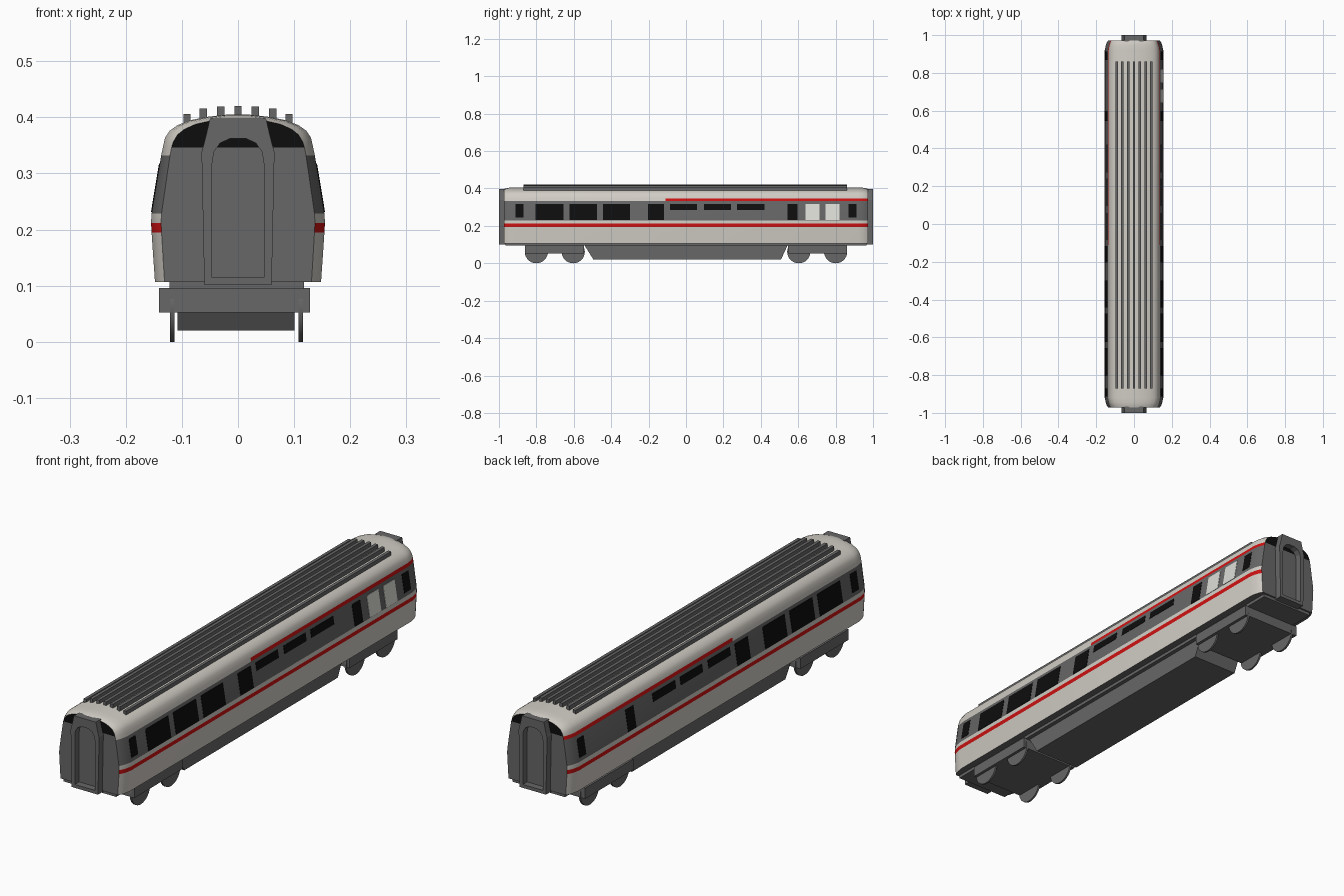
import bpy, bmesh, math
from mathutils import Matrix

if "Cube" in bpy.data.objects:
    bpy.data.objects.remove(bpy.data.objects["Cube"])


def material(name, r, g, b):
    m = bpy.data.materials.new(name)
    m.diffuse_color = (r, g, b, 1)
    m.use_nodes = True
    m.node_tree.nodes["Principled BSDF"].inputs["Base Color"].default_value = m.diffuse_color
    return m


CREAM = material("cream paint", 0.64, 0.61, 0.56)
GREY = material("dark grey", 0.135, 0.135, 0.135)
RED = material("red stripe", 0.62, 0.006, 0.006)
BLACK = material("black glass", 0.004, 0.004, 0.004)
PALE = material("pale panel", 0.72, 0.72, 0.68)


def finish(bm, name, mats):
    bmesh.ops.recalc_face_normals(bm, faces=bm.faces)
    me = bpy.data.meshes.new(name)
    bm.to_mesh(me)
    bm.free()
    for m in mats:
        me.materials.append(m)
    ob = bpy.data.objects.new(name, me)
    bpy.context.collection.objects.link(ob)
    return ob


def smooth(ob, deg):
    bpy.ops.object.select_all(action='DESELECT')
    ob.select_set(True)
    bpy.context.view_layer.objects.active = ob
    bpy.ops.object.shade_smooth_by_angle(angle=math.radians(deg))


def hexa(name, bottom, top, mat):
    """Solid between a bottom and a top loop of four points."""
    bm = bmesh.new()
    a = [bm.verts.new(p) for p in bottom]
    b = [bm.verts.new(p) for p in top]
    bm.faces.new(a)
    bm.faces.new(b)
    for i in range(4):
        j = (i + 1) % 4
        bm.faces.new((a[i], a[j], b[j], b[i]))
    return finish(bm, name, [mat])


def rect(x0, x1, y0, y1, z):
    return [(x0, y0, z), (x1, y0, z), (x1, y1, z), (x0, y1, z)]


def box(name, x0, x1, y0, y1, z0, z1, mat):
    return hexa(name, rect(x0, x1, y0, y1, z0), rect(x0, x1, y0, y1, z1), mat)


# Coach body: half section lofted along y, narrowed at both ends
HALF = [(0.148, 0.107), (0.151, 0.15), (0.154, 0.195), (0.155, 0.212),
        (0.154, 0.229), (0.137, 0.332), (0.134, 0.346), (0.130, 0.364),
        (0.122, 0.376), (0.108, 0.386), (0.085, 0.395), (0.055, 0.401), (0.02, 0.405)]
N = len(HALF)
STATIONS = [(-0.972, 0.885, 0.007), (-0.96, 0.93, 0.003), (-0.945, 0.965, 0.001),
            (-0.92, 1, 0), (-0.11, 1, 0), (0.92, 1, 0),
            (0.945, 0.965, 0.001), (0.96, 0.93, 0.003), (0.972, 0.885, 0.007)]


def side_colour(i, y):
    if i == 2 or (i == 5 and y > -0.11):
        return 2
    return 1 if i == 4 else 0


bm = bmesh.new()
rings = []
for y, s, drop in STATIONS:
    pts = [(x * s, z - (drop if z > 0.35 else 0)) for x, z in HALF]
    rings.append([[bm.verts.new((sgn * x, y, z)) for x, z in pts] for sgn in (1, -1)])
for k in range(len(rings) - 1):
    a, b = rings[k], rings[k + 1]
    ymid = (STATIONS[k][0] + STATIONS[k + 1][0]) / 2
    for s in (0, 1):
        for i in range(N - 1):
            f = bm.faces.new((a[s][i], a[s][i + 1], b[s][i + 1], b[s][i]))
            f.material_index = side_colour(i, ymid)
    bm.faces.new((a[0][-1], a[1][-1], b[1][-1], b[0][-1]))
    bm.faces.new((a[0][0], a[1][0], b[1][0], b[0][0])).material_index = 1
# End walls: grey below, black glass under the roof edge
for r in (rings[0], rings[-1]):
    for i in range(N - 1):
        f = bm.faces.new((r[0][i], r[0][i + 1], r[1][i + 1], r[1][i]))
        f.material_index = 3 if i >= 6 else 1
body = finish(bm, "coach_body", [CREAM, GREY, RED, BLACK])
smooth(body, 30)


# Side windows: thin plates lying on the sloped window band
def band_x(z):
    return 0.154 - (z - 0.229) * 0.017 / 0.103


def plate(name, side, y0, y1, z0, z1, mat):
    def loop(z):
        x = band_x(z)
        return rect(side * (x - 0.002), side * (x + 0.0015), y0, y1, z)
    hexa(name, loop(z0), loop(z1), mat)


TALL, SMALL, THIN = 0.231, 0.244, 0.286
WINDOWS = [(-0.912, -0.87, SMALL), (-0.805, -0.656, TALL), (-0.624, -0.475, TALL),
           (-0.443, -0.299, TALL), (-0.203, -0.117, TALL), (-0.085, 0.059, THIN),
           (0.096, 0.24, THIN), (0.272, 0.421, THIN), (0.544, 0.597, TALL),
           (0.869, 0.912, SMALL)]
for side in (1, -1):
    for y0, y1, z0 in WINDOWS:
        plate("side_window", side, y0, y1, z0, 0.318, BLACK)
for y0, y1 in ((0.64, 0.715), (0.747, 0.821)):
    plate("pale_side_panel", 1, y0, y1, TALL, 0.318, PALE)

# Gangway frames: open arch at each end
GANG = [((0.046, 0.115), (0.060, 0.101)), ((0.046, 0.318), (0.065, 0.338)),
        ((0.043, 0.338), (0.061, 0.352)), ((0.032, 0.354), (0.056, 0.372)),
        ((0.015, 0.362), (0.050, 0.398))]
loops = GANG + [((-a[0], a[1]), (-b[0], b[1])) for a, b in reversed(GANG)]
for end in (-1, 1):
    bm = bmesh.new()
    grid = [[bm.verts.new((p[0], end * y, p[1])) for p, y in
             ((a, 0.965), (a, 1.0), (b, 1.0), (b, 0.965))] for a, b in loops]
    for k in range(len(grid)):
        u, v = grid[k], grid[(k + 1) % len(grid)]
        for j in range(4):
            m = (j + 1) % 4
            bm.faces.new((u[j], u[m], v[m], v[j]))
    finish(bm, "gangway_frame", [GREY])

# Roof ribs
for x, top in ((0, 0.42), (0.031, 0.419), (0.062, 0.416), (0.091, 0.406)):
    for s in ((1, -1) if x else (1,)):
        c = s * x
        box("roof_rib", c - 0.0065, c + 0.0065, -0.87, 0.86, top - 0.022, top, GREY)

# Floor and underfloor equipment fairing
box("floor_pan", -0.122, 0.118, -0.965, 0.965, 0.094, 0.109, GREY)
hexa("underfloor_fairing", rect(-0.108, 0.101, -0.495, 0.508, 0.02),
     rect(-0.108, 0.101, -0.545, 0.545, 0.1), GREY)

# Bogies with thin disc wheels
for s in (-1, 1):
    ends = sorted((s * 0.545, s * 0.86))
    box("bogie_frame", -0.141, 0.128, ends[0], ends[1], 0.052, 0.096, GREY)
    for y in (0.603, 0.8):
        for x in (-0.117, 0.112):
            bm = bmesh.new()
            bmesh.ops.create_cone(
                bm, cap_ends=True, segments=32, radius1=0.062, radius2=0.062, depth=0.008,
                matrix=Matrix.Translation((x, s * y, 0.062)) @ Matrix.Rotation(math.pi / 2, 4, 'Y'))
            smooth(finish(bm, "wheel", [GREY]), 30)
